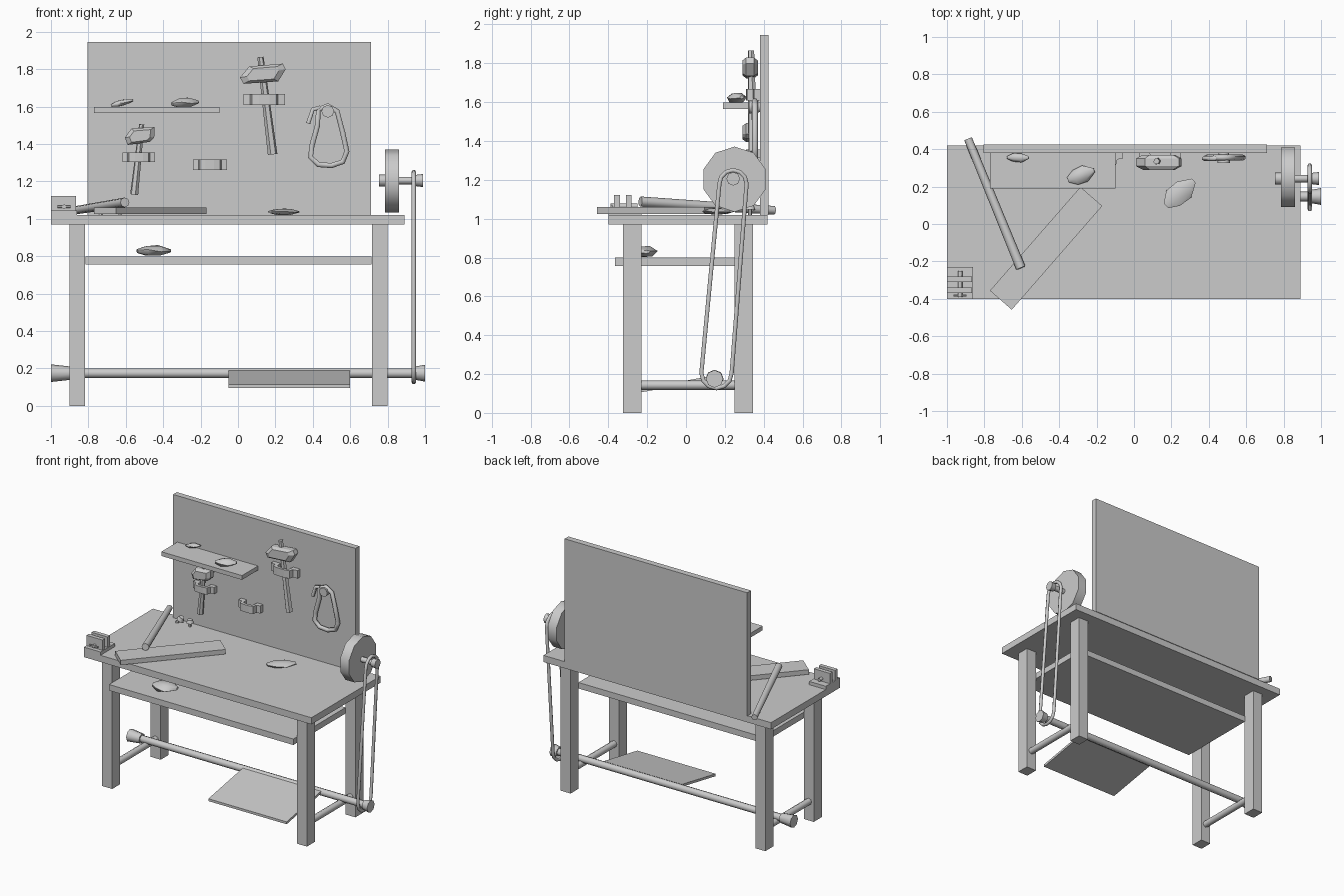
import bpy, bmesh, random
from math import sin, cos, pi, radians
from mathutils import Vector, Matrix

if "Cube" in bpy.data.objects:
    bpy.data.objects.remove(bpy.data.objects["Cube"])

random.seed(4)


def finish(name, bm, smooth=False):
    bmesh.ops.recalc_face_normals(bm, faces=bm.faces)
    me = bpy.data.meshes.new(name)
    bm.to_mesh(me)
    bm.free()
    ob = bpy.data.objects.new(name, me)
    bpy.context.collection.objects.link(ob)
    if smooth:
        bpy.ops.object.select_all(action='DESELECT')
        ob.select_set(True)
        bpy.context.view_layer.objects.active = ob
        bpy.ops.object.shade_smooth_by_angle(angle=radians(50))
    return ob


def box(name, x, y, z):
    bm = bmesh.new()
    lo, hi = Vector((x[0], y[0], z[0])), Vector((x[1], y[1], z[1]))
    size = hi - lo
    bmesh.ops.create_cube(bm, size=1, matrix=Matrix.Translation((lo + hi) / 2) @ Matrix.Diagonal((*size, 1)))
    return finish(name, bm)


def rod(name, p, q, r1, r2=None, n=8):
    p, q = Vector(p), Vector(q)
    d = q - p
    m = Matrix.Translation((p + q) / 2) @ d.to_track_quat('Z', 'Y').to_matrix().to_4x4()
    bm = bmesh.new()
    bmesh.ops.create_cone(bm, cap_ends=True, segments=n, radius1=r1, radius2=r1 if r2 is None else r2,
                          depth=d.length, matrix=m)
    return finish(name, bm, True)


def hull(name, pts, smooth=False):
    bm = bmesh.new()
    for p in pts:
        bm.verts.new(p)
    res = bmesh.ops.convex_hull(bm, input=bm.verts)
    junk = {g for g in res["geom_interior"] + res["geom_unused"] if isinstance(g, bmesh.types.BMVert)}
    bmesh.ops.delete(bm, geom=list(junk), context='VERTS')
    bmesh.ops.dissolve_limit(bm, angle_limit=0.02, verts=bm.verts, edges=bm.edges)
    return finish(name, bm, smooth)


def stone(name, c, size, turn=0, tilt=0):
    # elongated six-sided faceted lump with a flat base
    rot = Matrix.Rotation(radians(turn), 3, 'Z') @ Matrix.Rotation(radians(tilt), 3, 'Y')
    pts = []
    for t, r in ((-0.5, 0.35), (-0.22, 0.95), (0.15, 1), (0.5, 0.3)):
        for k in range(6):
            a = pi * k / 3 + t
            j = random.uniform(0.88, 1.05)
            p = Vector((t * size[0], cos(a) * r * j * size[1] / 2, max(-0.4, sin(a) * r * j * 0.5) * size[2]))
            pts.append(Vector(c) + rot @ p)
    hull(name, pts, True)


def tube(name, pts, r, wide=1):
    # closed band along a path lying in a plane, square-ish section
    cu = bpy.data.curves.new(name, 'CURVE')
    cu.dimensions = '3D'
    cu.bevel_depth = r
    cu.bevel_resolution = 1
    sp = cu.splines.new('POLY')
    sp.points.add(len(pts) - 1)
    for s, p in zip(sp.points, pts):
        s.co = (*p, 1)
    sp.use_cyclic_u = wide == 1
    cu.use_fill_caps = True
    ob = bpy.data.objects.new(name, cu)
    bpy.context.collection.objects.link(ob)
    bpy.ops.object.select_all(action='DESELECT')
    ob.select_set(True)
    bpy.context.view_layer.objects.active = ob
    bpy.ops.object.convert(target='MESH')


def bracket(name, cx, w, z0, z1):
    # bent strap: two wall tabs and a bulging middle
    h = w / 2
    half = [(h, .384), (h, .35), (h * .68, .345), (h * .6, .315), (h * .25, .308)]
    inner = [(h * .22, .328), (h * .42, .334), (h * .5, .384)]
    prof = half + [(-x, y) for x, y in half[::-1]] + [(-x, y) for x, y in inner[::-1]] + inner
    bm = bmesh.new()
    f = bm.faces.new([bm.verts.new((cx + x, y, z0)) for x, y in prof])
    ext = bmesh.ops.extrude_face_region(bm, geom=[f])
    bmesh.ops.translate(bm, vec=(0, 0, z1 - z0), verts=[v for v in ext["geom"] if isinstance(v, bmesh.types.BMVert)])
    finish(name, bm)


def hammer(name, prof, top, bottom, r):
    # chamfered head plus tapered handle
    c = sum((Vector(p) for p in prof), Vector((0, 0))) / len(prof)
    pts = []
    for y, s in ((.29, .7), (.31, 1), (.35, 1), (.37, .7)):
        for p in prof:
            q = c + (Vector(p) - c) * s
            pts.append((q.x, y, q.y))
    hull(name + "_head", pts)
    rod(name + "_handle", (top[0], .335, top[1]), (bottom[0], .345, bottom[1]), r * .65, r, 6)


# table
box("table_top", (-1, .89), (-.40, .42), (.97, 1.02))
for side, x in (("left", (-.90, -.817)), ("right", (.717, .80))):
    box("front_leg_" + side, x, (-.325, -.23), (0, .97))
    box("back_leg_" + side, x, (.25, .345), (0, .97))
    xc = sum(x) / 2
    rod("side_rail_" + side, (xc, -.24, .143), (xc, .26, .143), .024)
box("lower_shelf", (-.815, .715), (-.365, .255), (.755, .80))
box("back_board", (-.805, .71), (.38, .425), (1.02, 1.945))
box("wall_shelf", (-.77, -.10), (.19, .385), (1.565, 1.597))

# treadle drive
rod("drive_shaft", (-.92, .147, .175), (.97, .147, .175), .026)
rod("shaft_knob_left", (-1, .147, .175), (-.90, .147, .175), .047, .036)
rod("shaft_knob_right", (.95, .147, .175), (1, .147, .175), .036, .045)
hull("treadle", [(x, y, z + d) for x in (-.05, .60) for y, z in ((.13, .172), (-.28, .097)) for d in (0, .018)])

# grinding wheel with its axle and belt
rod("grinding_wheel", (.787, .25, 1.203), (.86, .25, 1.203), .168, n=10)
rod("wheel_axle", (.76, .243, 1.205), (.97, .243, 1.205), .02)
rod("axle_knob_inner", (.755, .243, 1.205), (.787, .243, 1.205), .032)
rod("axle_knob_outer", (.95, .243, 1.205), (.99, .243, 1.205), .03, .035)
path = [(.94, .242 + .07 * cos(pi * k / 6), 1.18 + .07 * sin(pi * k / 6)) for k in range(7)]
path += [(.94, .157 - .078 * cos(pi * k / 6), .205 - .078 * sin(pi * k / 6)) for k in range(7)]
tube("drive_belt", path, .0125)

# small vise on the corner
box("vise_base", (-1, -.862), (-.40, -.23), (1.02, 1.045))
box("vise_front_jaw", (-1, -.865), (-.37, -.34), (1.045, 1.122))
box("vise_back_jaw", (-1, -.865), (-.31, -.28), (1.045, 1.122))
rod("vise_screw", (-.93, -.39, 1.065), (-.93, -.25, 1.065), .012)
rod("vise_handle", (-.965, -.383, 1.065), (-.895, -.383, 1.065), .006, n=6)

# plank and pole on the table
plank = box("plank", (-.368, .368), (-.0775, .0775), (1.025, 1.06))
plank.rotation_euler.z = radians(48.9)
plank.location = (-.47, -.13, 0)
rod("pole", (-.605, -.235, 1.088), (-.887, .455, 1.043), .026, .022)

# two loose pegs on the table
for n, x, a in ((1, -.74, .03), (2, -.63, 0)):
    rod("peg_stem_%d" % n, (x, .33, 1.02), (x + a, .33, 1.055), .011, n=6)
    rod("peg_cap_%d" % n, (x + a, .33, 1.048), (x + a * 1.4, .33, 1.072), .027, .018)

# loose stones
stone("shelf_stone_small", (-.62, .355, 1.62), (.12, .05, .035), 0, -14)
stone("shelf_stone_large", (-.283, .262, 1.62), (.15, .09, .058), 20, -4)
stone("table_stone", (.245, .165, 1.037), (.20, .12, .038), 42)
stone("lower_stone", (-.45, -.22, .829), (.18, .15, .064), 10)

# tools on the board
hammer("large_hammer", [(.01, 1.755), (.06, 1.815), (.24, 1.83), (.255, 1.80), (.215, 1.735), (.03, 1.722)],
       (.12, 1.865), (.185, 1.345), .026)
hammer("small_hammer", [(-.605, 1.435), (-.57, 1.482), (-.445, 1.492), (-.448, 1.435), (-.47, 1.412), (-.59, 1.395)],
       (-.515, 1.505), (-.555, 1.13), .022)
bracket("large_hammer_bracket", .14, .22, 1.608, 1.667)
bracket("small_hammer_bracket", -.53, .175, 1.305, 1.355)
bracket("spare_bracket", -.15, .18, 1.262, 1.318)

# hanging strap on its hook
loop = [(.43, 1.585), (.48, 1.605), (.53, 1.575), (.56, 1.46), (.582, 1.36), (.56, 1.305), (.50, 1.285),
        (.43, 1.29), (.388, 1.33), (.395, 1.39), (.425, 1.50)]
tube("hanging_strap", [(x, .355, z) for x, z in loop], .016)
tube("strap_tail", [(.44, .35, 1.595), (.40, .35, 1.585), (.375, .35, 1.51)], .013, 0)
rod("strap_hook", (.48, .325, 1.575), (.48, .385, 1.575), .034, .026)
